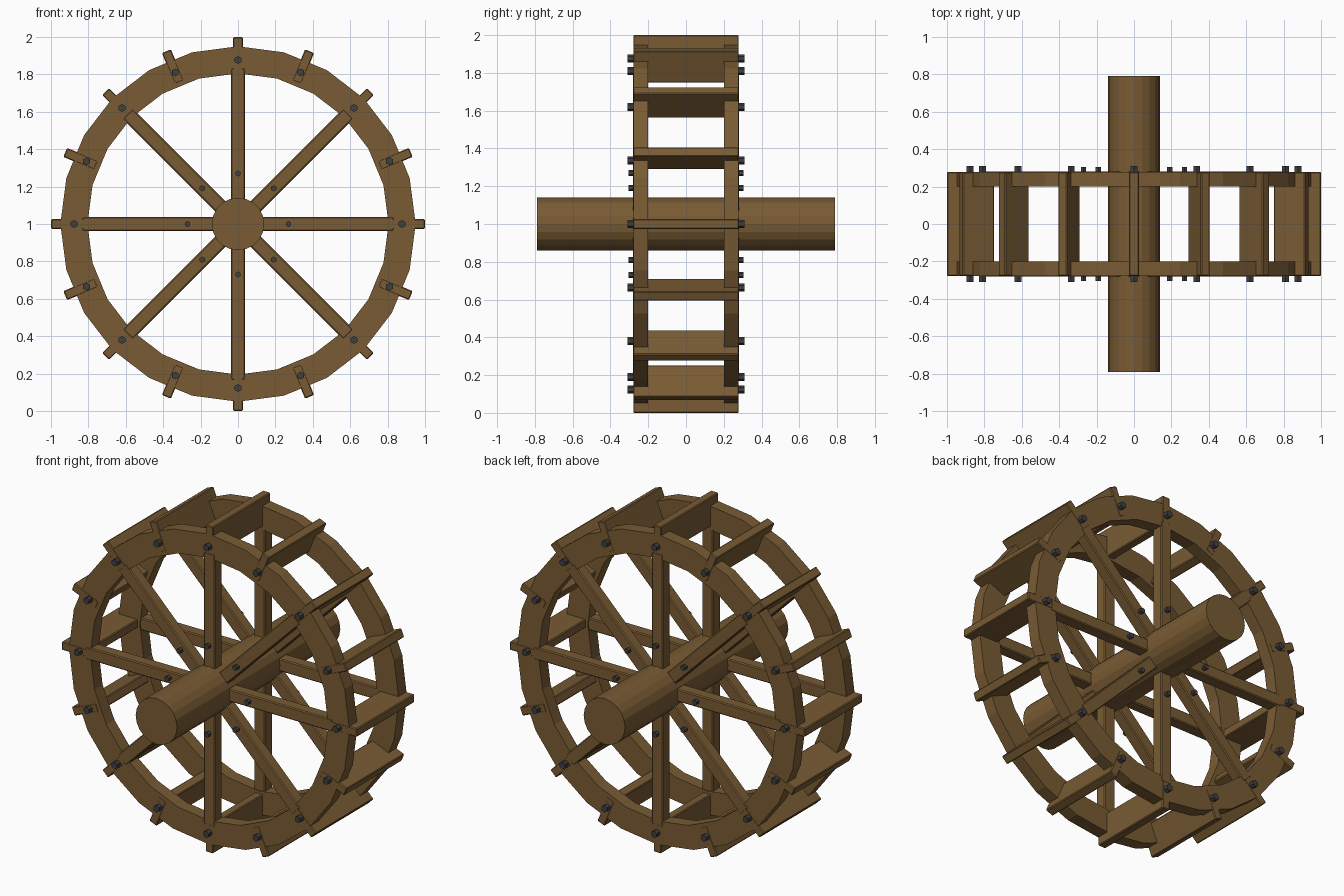
import bpy, bmesh, math
from mathutils import Matrix, Vector

if "Cube" in bpy.data.objects:
    bpy.data.objects.remove(bpy.data.objects["Cube"])

HUB_Z = 1.0


def material(name, rgb):
    m = bpy.data.materials.new(name)
    m.diffuse_color = (*rgb, 1)
    m.use_nodes = True
    m.node_tree.nodes["Principled BSDF"].inputs["Base Color"].default_value = m.diffuse_color
    return m


wood = material("brown wood", (0.19, 0.105, 0.034))
iron = material("dark iron", (0.05, 0.05, 0.052))


def finish(name, bm, mat, bevel=0):
    bmesh.ops.recalc_face_normals(bm, faces=bm.faces)
    me = bpy.data.meshes.new(name)
    bm.to_mesh(me)
    bm.free()
    me.materials.append(mat)
    ob = bpy.data.objects.new(name, me)
    ob.location.z = HUB_Z
    bpy.context.collection.objects.link(ob)
    if bevel:
        b = ob.modifiers.new("bevel", "BEVEL")
        b.width = bevel
        b.segments = 1
    return ob


def turn(deg):
    # rotation in the plane of the wheel, 0 = +x, 90 = up
    return Matrix.Rotation(-math.radians(deg), 4, 'Y')


def radial_box(name, deg, r0, r1, y0, y1, thick, bevel):
    bm = bmesh.new()
    m = (turn(deg) @ Matrix.Translation(((r0 + r1) / 2, (y0 + y1) / 2, 0))
         @ Matrix.Diagonal((r1 - r0, y1 - y0, thick, 1)))
    bmesh.ops.create_cube(bm, size=1, matrix=m)
    return finish(name, bm, wood, bevel)


def cylinder(name, centre, radius, length, sides, mat):
    bm = bmesh.new()
    m = Matrix.Translation(centre) @ Matrix.Rotation(math.pi / 2, 4, 'X')
    bmesh.ops.create_cone(bm, cap_ends=True, segments=sides, radius1=radius,
                          radius2=radius, depth=length, matrix=m)
    return finish(name, bm, mat)


def ring(name, y0, y1, r_in, r_out, sides=24):
    bm = bmesh.new()
    loops = []
    for i in range(sides):
        d = turn(360 / sides * i) @ Vector((1, 0, 0))
        loops.append([bm.verts.new((d.x * r, y, d.z * r))
                      for r, y in ((r_in, y0), (r_out, y0), (r_out, y1), (r_in, y1))])
    for i in range(sides):
        a, b = loops[i], loops[(i + 1) % sides]
        for k in range(4):
            n = (k + 1) % 4
            bm.faces.new((a[k], a[n], b[n], b[k]))
    return finish(name, bm, wood)


# axle
cylinder("axle", (0, 0, 0), 0.14, 1.58, 20, wood)

# rims, spokes and bolts on both sides
for s, side in ((-1, "front"), (1, "back")):
    ya, yb = sorted((s * 0.2, s * 0.278))
    ring(side + "_rim", ya, yb, 0.805, 0.95)
    for i in range(8):
        ya, yb = sorted((s * 0.206, s * 0.28))
        radial_box(f"{side}_spoke_{i}", i * 45, 0.05, 0.835, ya, yb, 0.076, 0.006)
        c = turn(i * 45) @ Vector((0.27, 0, 0))
        cylinder(f"{side}_spoke_bolt_{i}", (c.x, s * 0.285, c.z), 0.016, 0.04, 6, iron)
    for i in range(16):
        c = turn(i * 22.5) @ Vector((0.877, 0, 0))
        cylinder(f"{side}_rim_bolt_{i}", (c.x, s * 0.288, c.z), 0.021, 0.044, 6, iron)

# paddles
for i in range(16):
    radial_box(f"paddle_{i}", i * 22.5, 0.82, 1.0, -0.279, 0.279, 0.052, 0.005)
